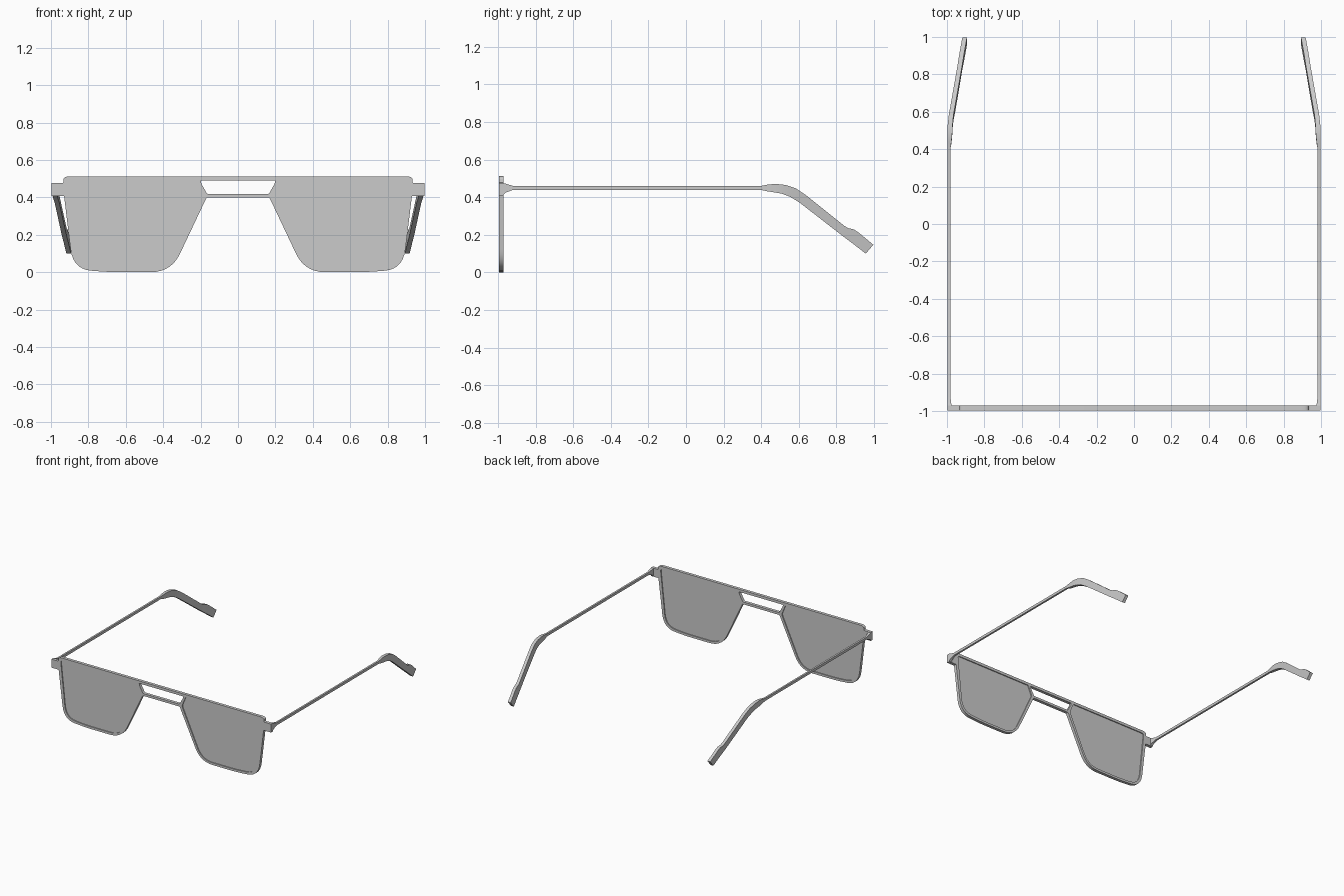
import bpy, bmesh
from mathutils import Vector

if "Cube" in bpy.data.objects:
    bpy.data.objects.remove(bpy.data.objects["Cube"])

FRONT_Y = -0.9835     # middle plane of the front


def rounded(corners, steps=7):
    """Closed outline from (x, z, rounding length) corners."""
    out = []
    n = len(corners)
    for i, (x, z, r) in enumerate(corners):
        p = Vector((x, z))
        if r == 0:
            out.append(p)
            continue
        a = Vector(corners[i - 1][:2]) - p
        b = Vector(corners[(i + 1) % n][:2]) - p
        a = p + a.normalized() * min(r, a.length * 0.49)
        b = p + b.normalized() * min(r, b.length * 0.49)
        for k in range(steps + 1):
            t = k / steps
            out.append(a * (1 - t) ** 2 + p * 2 * t * (1 - t) + b * t * t)
    return out


def flip(corners):
    return [(-x, z, r) for x, z, r in reversed(corners)]


def finish(obj):
    bpy.ops.object.select_all(action='DESELECT')
    obj.select_set(True)
    bpy.context.view_layer.objects.active = obj
    bpy.ops.object.shade_smooth_by_angle(angle=0.6)


def plate(name, outlines, thickness):
    """Flat upright plate; inner outlines become holes."""
    cu = bpy.data.curves.new(name, 'CURVE')
    cu.dimensions = '2D'
    cu.fill_mode = 'BOTH'
    cu.extrude = thickness / 2
    for corners in outlines:
        pts = rounded(corners)
        sp = cu.splines.new('POLY')
        sp.points.add(len(pts) - 1)
        for q, p in zip(sp.points, pts):
            q.co = (p.x, p.y, 0, 1)
        sp.use_cyclic_u = True
    obj = bpy.data.objects.new(name, cu)
    bpy.context.collection.objects.link(obj)
    obj.rotation_euler.x = 1.5707963
    obj.location.y = FRONT_Y
    bpy.ops.object.select_all(action='DESELECT')
    obj.select_set(True)
    bpy.context.view_layer.objects.active = obj
    bpy.ops.object.convert(target='MESH')
    obj = bpy.context.view_layer.objects.active
    bm = bmesh.new()
    bm.from_mesh(obj.data)
    bmesh.ops.remove_doubles(bm, verts=bm.verts, dist=0.0001)
    bmesh.ops.recalc_face_normals(bm, faces=bm.faces)
    bm.to_mesh(obj.data)
    bm.free()
    finish(obj)


# Front frame: brow bar, end pieces, rims and bridge in one plate
half = [(-.933, .512, .035), (-.933, .477, .008), (-.997, .477, 0), (-.997, .408, 0),
        (-.93, .408, 0), (-.882, .015, .11), (-.68, 0, .06), (-.357, 0, .11),
        (-.168, .399, .008)]
lens = [(-.912, .49, .02), (-.222, .49, .01), (-.188, .41, .015), (-.368, .018, .095),
        (-.68, .018, .06), (-.864, .033, .095)]
gap = [(-.2, .491, .006), (-.196, .473, .006), (-.165, .418, .006)]
plate("front_frame", [half + flip(half), gap + flip(gap), lens, flip(lens)], 0.025)

# Lenses, recessed in the rims
plate("lens_left", [lens], 0.009)
plate("lens_right", [flip(lens)], 0.009)

# Temple arm stations: top y, top z, bottom y, bottom z, outer x, inner x
arm = [(-.975, .476, -.975, .408, .997, .975),
       (-.96, .472, -.96, .425, .997, .977),
       (-.92, .46, -.92, .439, .997, .982),
       (.40, .46, .40, .439, .997, .982),
       (.44, .468, .43, .432, .997, .976),
       (.48, .471, .47, .426, .998, .972),
       (.53, .465, .51, .419, .996, .970),
       (.585, .447, .555, .402, .990, .965),
       (.64, .410, .605, .371, .980, .955),
       (.845, .246, .818, .206, .944, .919),
       (.865, .235, .835, .193, .941, .916),
       (.895, .228, .86, .174, .936, .911),
       (.92, .211, .88, .159, .932, .907),
       (.997, .147, .957, .100, .918, .893)]


def temple(name, side):
    bm = bmesh.new()
    rings = []
    for yt, zt, yb, zb, xo, xi in arm:
        rings.append([bm.verts.new((side * x, y, z)) for x, y, z in
                      ((xo, yb, zb), (xo, yt, zt), (xi, yt, zt), (xi, yb, zb))])
    for a, b in zip(rings, rings[1:]):
        for i in range(4):
            j = (i + 1) % 4
            bm.faces.new((a[i], a[j], b[j], b[i]))
    bm.faces.new(rings[0])
    bm.faces.new(rings[-1])
    bmesh.ops.recalc_face_normals(bm, faces=bm.faces)
    me = bpy.data.meshes.new(name)
    bm.to_mesh(me)
    bm.free()
    obj = bpy.data.objects.new(name, me)
    bpy.context.collection.objects.link(obj)
    finish(obj)


# Temple arms on both sides
temple("temple_arm_left", -1)
temple("temple_arm_right", 1)
